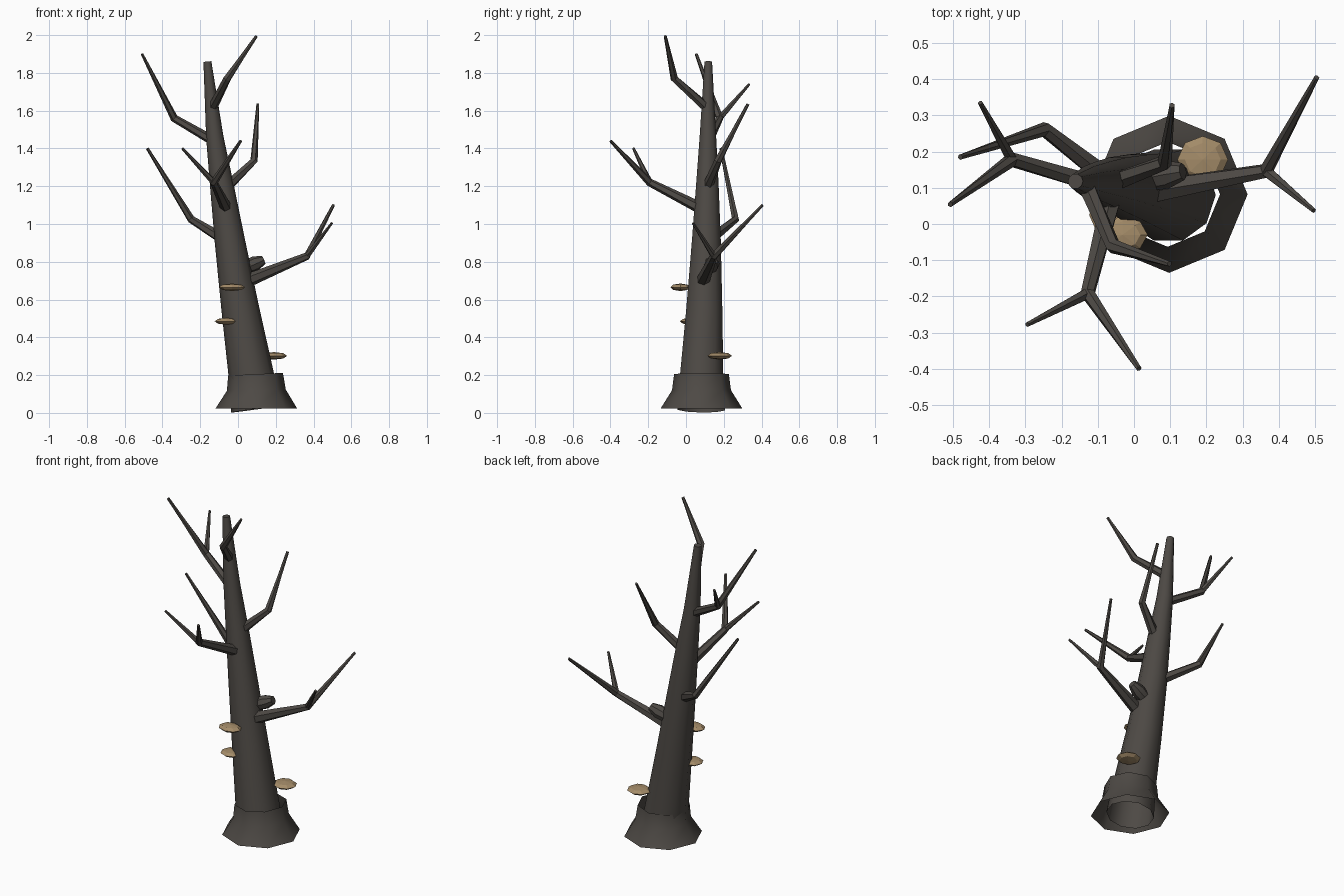
import bpy, bmesh, math
from mathutils import Vector

if "Cube" in bpy.data.objects:
    bpy.data.objects.remove(bpy.data.objects["Cube"])


def material(name, rgb):
    m = bpy.data.materials.new(name)
    m.diffuse_color = (*rgb, 1)
    m.use_nodes = True
    m.node_tree.nodes["Principled BSDF"].inputs["Base Color"].default_value = m.diffuse_color
    return m


BARK = material("dark bark", (0.075, 0.067, 0.059))
TAN = material("tan fungus", (0.37, 0.26, 0.14))


def finish(bm, name, mat, angle):
    mesh = bpy.data.meshes.new(name)
    bm.to_mesh(mesh)
    bm.free()
    mesh.materials.append(mat)
    ob = bpy.data.objects.new(name, mesh)
    bpy.context.collection.objects.link(ob)
    bpy.ops.object.select_all(action='DESELECT')
    bpy.context.view_layer.objects.active = ob
    ob.select_set(True)
    if angle:
        bpy.ops.object.shade_smooth_by_angle(angle=math.radians(angle))
    return ob


def tube(name, path, radii, sides, ref, angle, cap_start=True, cap_end=True):
    """Loft rings of the given radii along a path."""
    pts = [Vector(p) for p in path]
    bm = bmesh.new()
    rings = []
    for i, p in enumerate(pts):
        t = Vector()
        if i > 0:
            t += (p - pts[i - 1]).normalized()
        if i < len(pts) - 1:
            t += (pts[i + 1] - p).normalized()
        t.normalize()
        u = (Vector(ref) - t * t.dot(Vector(ref))).normalized()
        v = t.cross(u)
        rings.append([bm.verts.new(p + radii[i] * (u * math.cos(a) + v * math.sin(a)))
                      for a in (2 * math.pi * k / sides for k in range(sides))])
    for a, b in zip(rings, rings[1:]):
        for k in range(sides):
            n = (k + 1) % sides
            bm.faces.new((a[k], a[n], b[n], b[k]))
    if cap_start:
        bm.faces.new(rings[0][::-1])
    if cap_end:
        bm.faces.new(rings[-1])
    return finish(bm, name, BARK, angle)


def blob(name, center, size, mat, segments, rings):
    """Low-poly squashed sphere."""
    bm = bmesh.new()
    bmesh.ops.create_uvsphere(bm, u_segments=segments, v_segments=rings, radius=1)
    bmesh.ops.scale(bm, vec=size, verts=bm.verts)
    bmesh.ops.translate(bm, vec=center, verts=bm.verts)
    return finish(bm, name, mat, 0)


# Leaning, tapering trunk, open underneath
tube("trunk",
     [(.095, .08, .02), (.07, .083, .2), (.012, .097, .55), (-.044, .108, .915),
      (-.085, .113, 1.2), (-.123, .116, 1.46), (-.162, .118, 1.86)],
     [.132, .12, .10, .08, .063, .046, .021], 10, (1, 0, 0), 50, cap_start=False)

# Flared root collar, an open skirt around the trunk
tube("root_collar", [(.097, .082, .022), (.097, .082, .12), (.093, .082, .205)],
     [.217, .156, .145], 8, (1, 0, 0), 50, False, False)

# Branches: base, elbow, tip, optional fork tip, base radius
branches = {
    "low_right": ((.05, .09, .70), (.365, .147, .83), (.505, .405, 1.10), (.497, .037, 1.005), .036),
    "mid_left": ((-.07, .125, .915), (-.248, .262, 1.025), (-.48, .185, 1.40), None, .031),
    "front": ((-.065, .065, 1.09), (-.128, -.192, 1.22), (.014, -.40, 1.44), (-.295, -.278, 1.40), .031),
    "mid_right": ((-.055, .115, 1.20), (.085, .17, 1.335), (.105, .328, 1.635), None, .028),
    "upper_left": ((-.13, .118, 1.44), (-.338, .178, 1.56), (-.508, .054, 1.90), (-.425, .335, 1.74), .026),
    "top": ((-.13, .10, 1.625), (-.057, -.062, 1.77), (.098, -.11, 1.995), None, .025),
}
for name, (base, elbow, tip, fork, r) in branches.items():
    tube(name + "_branch", [base, elbow, tip], [r, .021, .008], 6, (0, 0, 1), 30)
    if fork:
        tube(name + "_fork", [elbow, fork], [.017, .007], 6, (0, 0, 1), 30)

# Burl beside the low branch
tube("burl", [(.03, .125, .765), (.09, .138, .79), (.135, .145, .81)],
     [.036, .040, .024], 8, (0, 0, 1), 30)

# Shelf fungi on the bark
blob("upper_fungus", (-.032, -.03, .665), (.07, .052, .02), TAN, 8, 4)
blob("middle_fungus", (-.062, .025, .485), (.062, .058, .018), TAN, 8, 4)
blob("lower_fungus", (.19, .178, .302), (.07, .065, .02), TAN, 8, 4)
